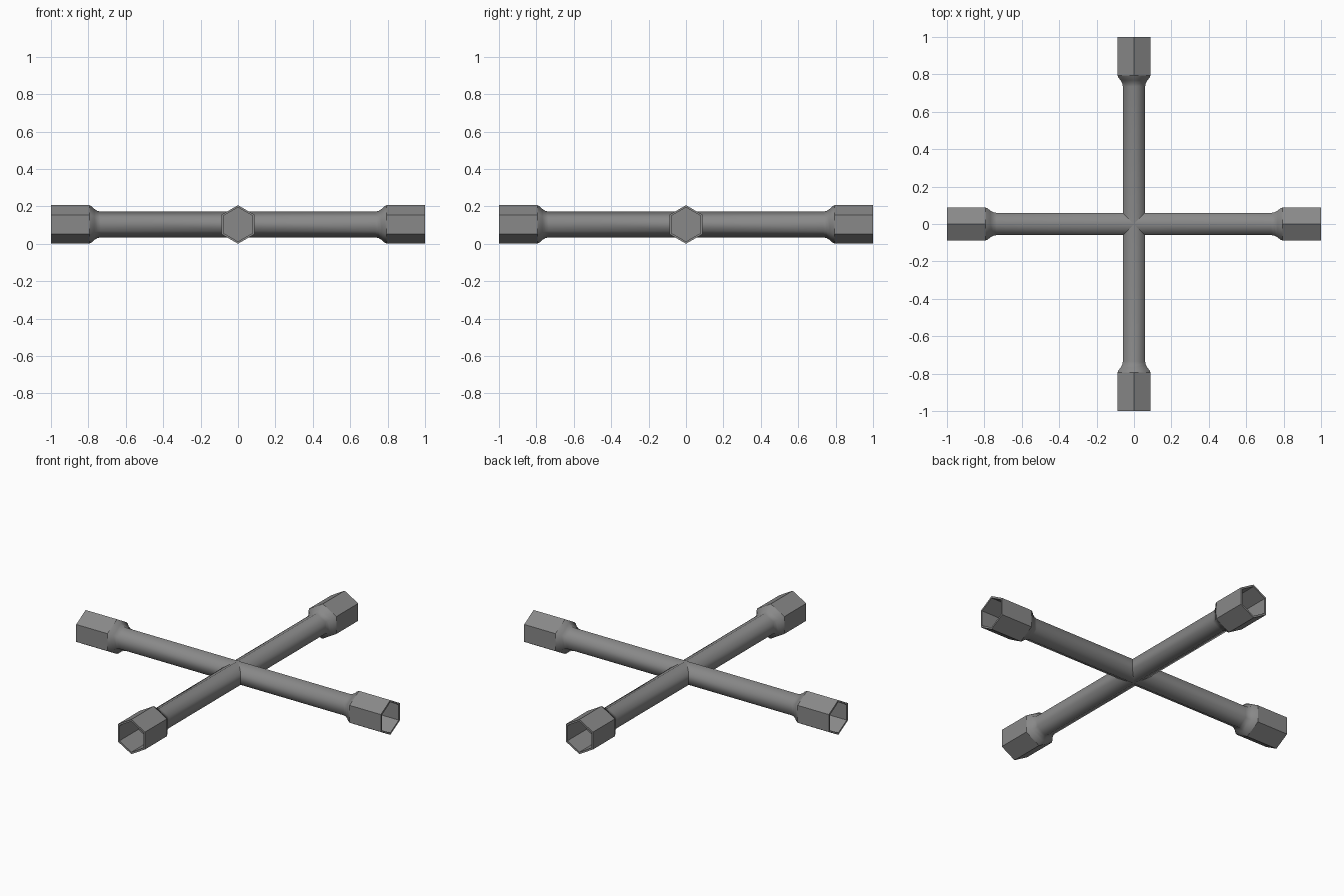
import bpy, bmesh
from math import sin, cos, radians, sqrt
from mathutils import Matrix

cube = bpy.data.objects.get("Cube")
if cube:
    bpy.data.objects.remove(cube)

SIDES = 6
SHAFT_R = 0.069
SOCKET_R = 0.103
INNER_R = 0.091
SHOULDER = 0.795   # where the flat-sided socket begins

# One steel colour for the whole tool
steel = bpy.data.materials.new("steel_grey")
steel.use_nodes = True
colour = (0.25, 0.25, 0.25, 1)
steel.diffuse_color = colour
bsdf = next(n for n in steel.node_tree.nodes if n.type == 'BSDF_PRINCIPLED')
bsdf.inputs["Base Color"].default_value = colour

# (distance from centre, corner radius) along an arm, ending inside the socket
PROFILE = [(0, SHAFT_R), (0.735, SHAFT_R), (0.752, 0.073), (0.768, 0.083),
           (0.782, 0.096), (SHOULDER, SOCKET_R), (1, SOCKET_R),
           (1, INNER_R), (0.82, INNER_R)]


def ring(bm, x, r):
    """Hexagonal ring with a corner on top; the ring at x = 0 is mitred."""
    verts = []
    for i in range(SIDES):
        a = radians(90 + 360 * i / SIDES)
        y, z = r * cos(a), r * sin(a)
        verts.append(bm.verts.new((abs(y) if x == 0 else x, y, z)))
    return verts


def make_arm(name, turn):
    bm = bmesh.new()
    rings = [ring(bm, x, r) for x, r in PROFILE]
    # Shaft and flare are smooth, socket faces are flat
    for k, (a, b) in enumerate(zip(rings, rings[1:])):
        for i in range(SIDES):
            j = (i + 1) % SIDES
            face = bm.faces.new((a[i], a[j], b[j], b[i]))
            face.smooth = PROFILE[k + 1][0] <= SHOULDER and k < 5
    # Socket floor
    bm.faces.new(rings[-1])
    # Crisp edges around the socket
    for e in bm.edges:
        if any(not f.smooth for f in e.link_faces):
            e.smooth = False
    bm.transform(Matrix.Translation((0, 0, SOCKET_R))
                 @ Matrix.Rotation(radians(turn), 4, 'Z'))
    mesh = bpy.data.meshes.new(name)
    bm.to_mesh(mesh)
    bm.free()
    mesh.materials.append(steel)
    obj = bpy.data.objects.new(name, mesh)
    bpy.context.collection.objects.link(obj)


# Four mitred arms meet at the centre
for n, side in enumerate(("left", "back", "right", "front")):
    make_arm(side + "_socket_arm", 90 * n)
